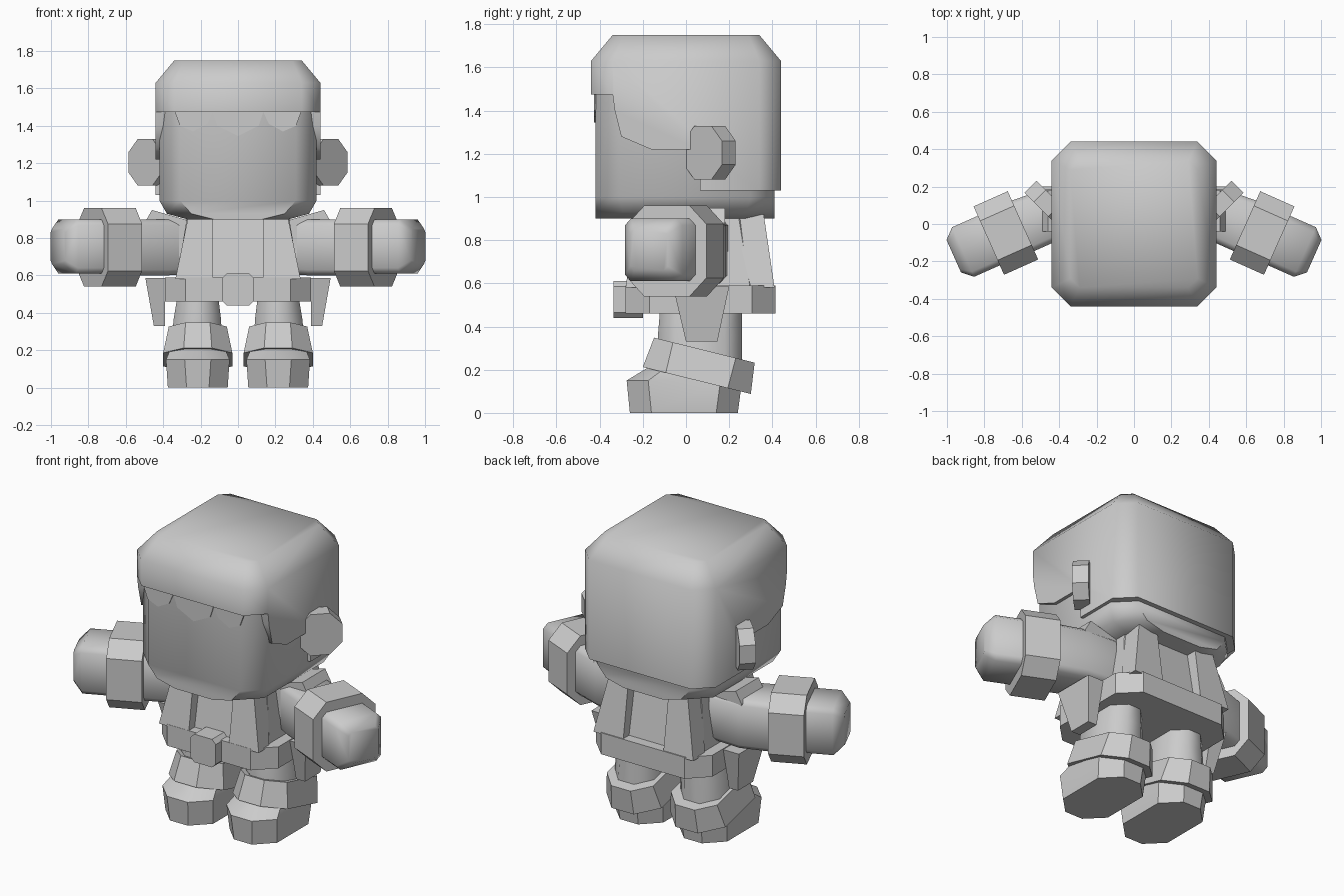
import bpy, bmesh, math
from mathutils import Matrix, Vector

if "Cube" in bpy.data.objects:
    bpy.data.objects.remove(bpy.data.objects["Cube"])

grey = bpy.data.materials.new("plain grey")
grey.diffuse_color = (0.6, 0.6, 0.6, 1)
grey.use_nodes = True
grey.node_tree.nodes["Principled BSDF"].inputs["Base Color"].default_value = grey.diffuse_color


def finish(name, bm, angle):
    bmesh.ops.recalc_face_normals(bm, faces=bm.faces)
    me = bpy.data.meshes.new(name)
    bm.to_mesh(me)
    bm.free()
    me.materials.append(grey)
    me.shade_smooth()
    me.set_sharp_from_angle(angle=math.radians(angle))
    ob = bpy.data.objects.new(name, me)
    bpy.context.collection.objects.link(ob)
    return ob


def ring_points(x0, x1, y0, y1, c):
    if c == 0:
        return [(x0, y0), (x1, y0), (x1, y1), (x0, y1)]
    return [(x0 + c, y0), (x1 - c, y0), (x1, y0 + c), (x1, y1 - c),
            (x1 - c, y1), (x0 + c, y1), (x0, y1 - c), (x0, y0 + c)]


def stack(name, rings, mat=Matrix(), angle=30, mirror=False):
    """Loft chamfered rectangles (z, x0, x1, y0, y1, chamfer)."""
    sides = (("left_", 1), ("right_", -1)) if mirror else (("", 1),)
    for prefix, s in sides:
        bm = bmesh.new()
        loops = []
        for z, *r in rings:
            pts = [mat @ Vector((x, y, z)) for x, y in ring_points(*r)]
            loops.append([bm.verts.new((p.x * s, p.y, p.z)) for p in pts])
        bm.faces.new(loops[0])
        bm.faces.new(loops[-1])
        for a, b in zip(loops, loops[1:]):
            for i in range(len(a)):
                j = (i + 1) % len(a)
                bm.faces.new((a[i], a[j], b[j], b[i]))
        ob = finish(prefix + name, bm, angle)
    return ob


def prism(name, pts, to3d, a, b, angle=30):
    """Extrude a 2D outline between depths a and b."""
    bm = bmesh.new()
    la = [bm.verts.new(to3d(u, v, a)) for u, v in pts]
    lb = [bm.verts.new(to3d(u, v, b)) for u, v in pts]
    bm.faces.new(la)
    bm.faces.new(lb)
    for i in range(len(pts)):
        j = (i + 1) % len(pts)
        bm.faces.new((la[i], la[j], lb[j], lb[i]))
    return finish(name, bm, angle)


# Head with rounded chin
stack("head", [(0.90, -.27, .27, -.42, .41, .14), (0.93, -.38, .38, -.42, .41, .13),
               (1.00, -.42, .42, -.42, .41, .11), (1.60, -.42, .42, -.42, .41, .11)], angle=50)

# Hair block, cut away around the face by a side profile
hair = stack("hair", [(1.03, -.44, .44, -.44, .44, .10), (1.63, -.44, .44, -.44, .44, .10),
                      (1.75, -.34, .34, -.34, .34, .05)])
cutter = prism("face_cutter", [(-.6, 1.475), (-.34, 1.475), (-.33, 1.40), (-.30, 1.28), (-.16, 1.22),
                               (.065, 1.22), (.065, .95), (-.6, .95)],
               lambda u, v, d: (d, u, v), -.6, .6)
mod = hair.modifiers.new("cut", 'BOOLEAN')
mod.operation = 'DIFFERENCE'
mod.solver = 'EXACT'
mod.object = cutter
dg = bpy.context.evaluated_depsgraph_get()
cut_mesh = bpy.data.meshes.new_from_object(hair.evaluated_get(dg))
hair.modifiers.clear()
hair.data = cut_mesh
cut_mesh.shade_smooth()
cut_mesh.set_sharp_from_angle(angle=math.radians(55))
bpy.data.objects.remove(cutter)

# Scalloped fringe on the forehead
half = [(0, 1.345), (.11, 1.40), (.135, 1.475), (.165, 1.41), (.24, 1.37), (.31, 1.40), (.34, 1.48)]
prism("fringe", half + [(-x, z) for x, z in half[:0:-1]], lambda u, v, d: (u, d, v), -.426, -.418)

# Ears: octagonal plates angled forward
ear = Matrix.Translation((.465, .11, 1.205)) @ Matrix(
    ((.707, 0, .707, 0), (.707, 0, -.707, 0), (0, 1, 0, 0), (0, 0, 0, 1)))
stack("ear", [(-.045, -.125, .125, -.125, .125, .07), (.045, -.125, .125, -.125, .125, .07)],
      ear, mirror=True)

# Torso, belt and buckle
stack("torso", [(.50, -.34, .34, -.24, .37, .06), (.93, -.27, .27, -.16, .29, .05)])
stack("belt", [(.46, -.39, .39, -.28, .415, .11), (.59, -.39, .39, -.28, .415, .11)])
buckle = Matrix(((1, 0, 0, 0), (0, 0, 1, 0), (0, 1, 0, 0), (0, 0, 0, 1)))
stack("buckle", [(-.335, -.085, .085, .44, .61, .025), (-.20, -.085, .085, .44, .61, .025)], buckle)

# Jacket panels, front and back
stack("front_panel", [(.58, .135, .335, -.28, -.18, 0), (.92, .135, .265, -.23, -.10, 0)], mirror=True)
stack("back_panel", [(.58, .135, .335, .30, .41, 0), (.92, .135, .265, .22, .36, 0)], mirror=True)

# Shoulder flaps
for side, s in (("left", 1), ("right", -1)):
    prism(side + "_shoulder", [(.2, .70), (.2, .88), (.27, .895), (.46, .95), (.50, .88), (.46, .70)],
          lambda u, v, d: (u * s, d, v), -.04, .18)

# Arms: local z runs outward along the arm, local y is up
t = math.radians(24)
arm = Matrix.Translation((.685, -.048, .75)) @ Matrix(
    ((math.sin(t), 0, math.cos(t), 0), (math.cos(t), 0, -math.sin(t), 0), (0, 1, 0, 0), (0, 0, 0, 1)))
stack("sleeve", [(-.46, -.13, .06, -.14, .15, .03), (-.28, -.15, .13, -.15, .15, .03),
                 (-.05, -.15, .15, -.15, .15, .03)], arm, 50, True)
stack("cuff", [(-.10, -.20, .20, -.21, .21, .085), (.10, -.20, .20, -.21, .21, .085)], arm, mirror=True)
stack("hand", [(.0, -.145, .145, -.14, .15, .03), (.25, -.145, .145, -.14, .15, .03),
               (.305, -.095, .095, -.09, .10, .02)], arm, 60, True)

# Hip pouches
stack("pouch", [(.33, .39, .45, .0, .145, 0), (.585, .39, .495, -.06, .20, 0)], mirror=True)

# Legs, tilted boot tops and feet
stack("leg", [(.15, .085, .36, -.13, .26, .08), (.36, .09, .345, -.13, .26, .08),
              (.48, .105, .325, -.12, .26, .07)], angle=50, mirror=True)
tilt = Matrix.Translation((.215, .05, .15)) @ Matrix.Rotation(math.radians(-14), 4, 'X')
stack("boot_top", [(0, -.185, .185, -.258, .258, .11), (.145, -.155, .155, -.24, .24, .09)],
      tilt, mirror=True)
stack("foot", [(0, .055, .375, -.26, .24, .10), (.15, .045, .385, -.275, .26, .10),
               (.22, .075, .355, -.16, .22, .08)], mirror=True)
